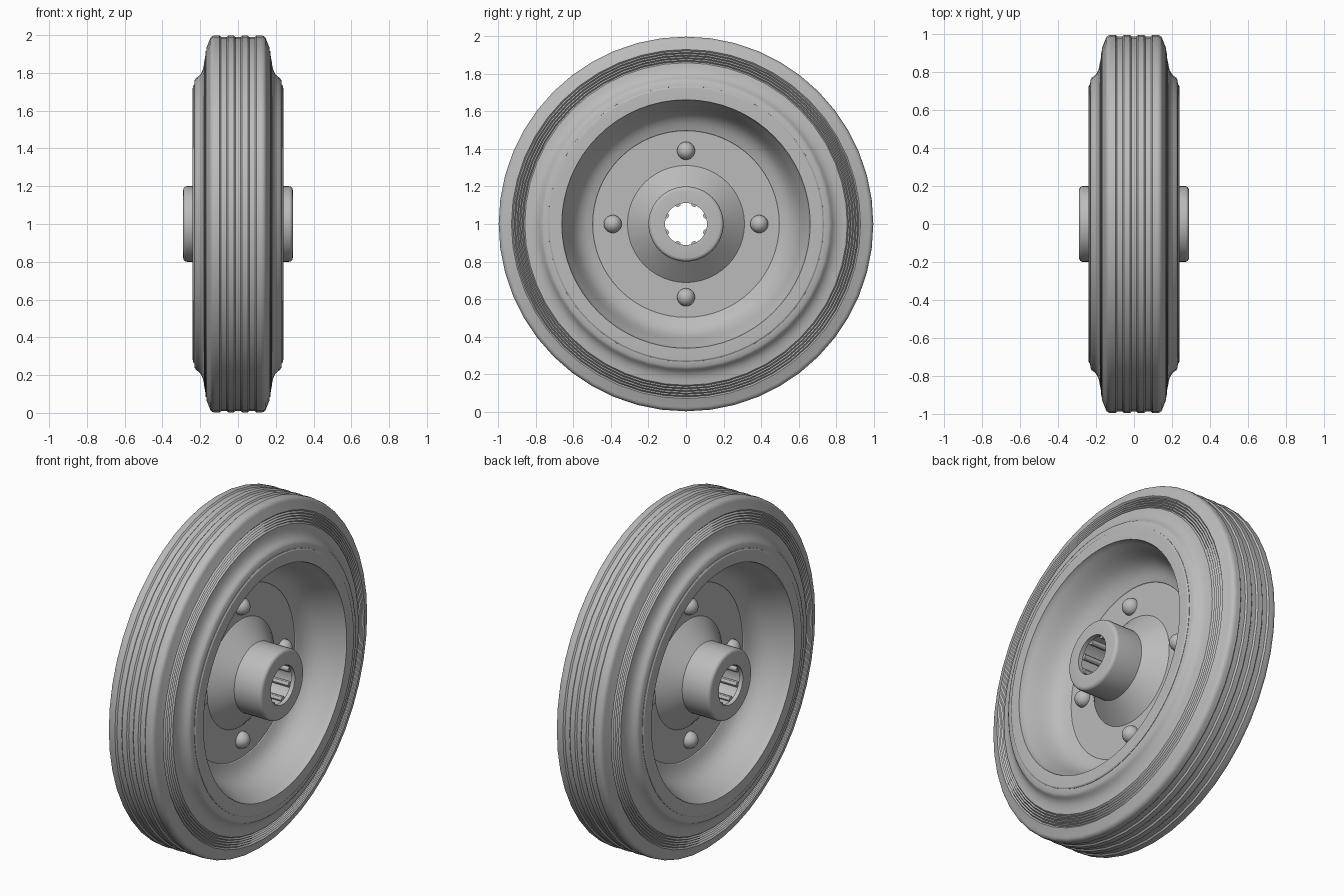
import bpy, bmesh, math
from mathutils import Matrix, Vector

cube = bpy.data.objects.get("Cube")
if cube:
    bpy.data.objects.remove(cube, do_unlink=True)

grey = bpy.data.materials.new("plain grey")
grey.use_nodes = True
grey.diffuse_color = (0.5, 0.5, 0.5, 1)
grey.node_tree.nodes["Principled BSDF"].inputs["Base Color"].default_value = (0.5, 0.5, 0.5, 1)

CENTRE = Vector((0, 0, 1))


def finish(name, bm):
    bmesh.ops.recalc_face_normals(bm, faces=bm.faces)
    mesh = bpy.data.meshes.new(name)
    bm.to_mesh(mesh)
    bm.free()
    mesh.materials.append(grey)
    obj = bpy.data.objects.new(name, mesh)
    bpy.context.collection.objects.link(obj)
    bpy.ops.object.select_all(action='DESELECT')
    obj.select_set(True)
    bpy.context.view_layer.objects.active = obj
    bpy.ops.object.shade_smooth_by_angle(angle=math.radians(30))


def lathe(name, half, steps):
    """Mirror a half profile of (x, radius) points and turn it round the axle."""
    loop = half + [(-x, r) for x, r in reversed(half)]
    bm = bmesh.new()
    rings = []
    for i in range(steps):
        a = 2 * math.pi * i / steps
        rings.append([bm.verts.new((x, r * math.sin(a), 1 + r * math.cos(a))) for x, r in loop])
    for i in range(steps):
        p, q = rings[i], rings[(i + 1) % steps]
        for j in range(len(loop)):
            k = (j + 1) % len(loop)
            bm.faces.new((p[j], p[k], q[k], q[j]))
    finish(name, bm)


def arc(cx, cr, radius, start, end, n):
    angles = [math.radians(start + (end - start) * i / n) for i in range(n + 1)]
    return [(cx + radius * math.cos(a), cr + radius * math.sin(a)) for a in angles]


# Tyre: shallow tread grooves, rounded shoulder, fine side ridges, swelling bead
tread = [(0.014, 0.99), (0.022, 0.998), (0.052, 0.998), (0.06, 0.99), (0.09, 0.99), (0.098, 0.998)]
shoulder = arc(0.122, 0.969, 0.029, 90, 10, 5)
ridges = [(0.168, 0.93)]
for i in range(5):
    r = 0.926 - 0.014 * i
    x = 0.169 + 0.002 * i
    ridges += [(x - 0.008, r - 0.004), (x + 0.002, r - 0.011)]
bead = [(0.182, 0.835), (0.188, 0.812), (0.197, 0.795), (0.21, 0.781),
        (0.222, 0.773), (0.229, 0.762), (0.232, 0.735), (0.2, 0.7)]
lathe("tyre", tread + shoulder + ridges + bead, 48)

# Rim: flat flange, S-curved bowl and flat centre disc
flange = [(0.2, 0.735), (0.234, 0.735), (0.239, 0.728), (0.24, 0.715), (0.24, 0.662)]
bowl = [(0.23, 0.66), (0.21, 0.65), (0.185, 0.637), (0.155, 0.624), (0.125, 0.611),
        (0.095, 0.596), (0.07, 0.579), (0.05, 0.558), (0.034, 0.532), (0.022, 0.5)]
lathe("rim", flange + bowl + [(0.018, 0.497), (0.018, 0.18)], 64)

# Hub: cone, rounded barrel and bore with an end lip
barrel = arc(0.27, 0.18, 0.02, 90, 0, 4)
lathe("hub", [(0.018, 0.312), (0.115, 0.2)] + barrel
      + [(0.29, 0.112), (0.265, 0.112), (0.265, 0.12)], 48)

# Rivets on both faces of the disc
for side, label in ((1, "left"), (-1, "right")):
    for i in range(4):
        a = math.pi / 2 * i
        pos = CENTRE + Vector((side * 0.022, 0.39 * math.sin(a), 0.39 * math.cos(a)))
        bm = bmesh.new()
        bmesh.ops.create_uvsphere(bm, u_segments=20, v_segments=12, radius=0.048,
                                  matrix=Matrix.Translation(pos) @ Matrix.Rotation(math.pi / 2, 4, 'Y'))
        finish(f"rivet_{label}_{i + 1}", bm)

# Bearing rollers lining the bore
for i in range(8):
    a = math.pi / 4 * (i + 0.5)
    pos = CENTRE + Vector((0, 0.116 * math.sin(a), 0.116 * math.cos(a)))
    bm = bmesh.new()
    bmesh.ops.create_cone(bm, cap_ends=True, segments=12, radius1=0.016, radius2=0.016, depth=0.52,
                          matrix=Matrix.Translation(pos) @ Matrix.Rotation(math.pi / 2, 4, 'Y'))
    finish(f"roller_{i + 1}", bm)
